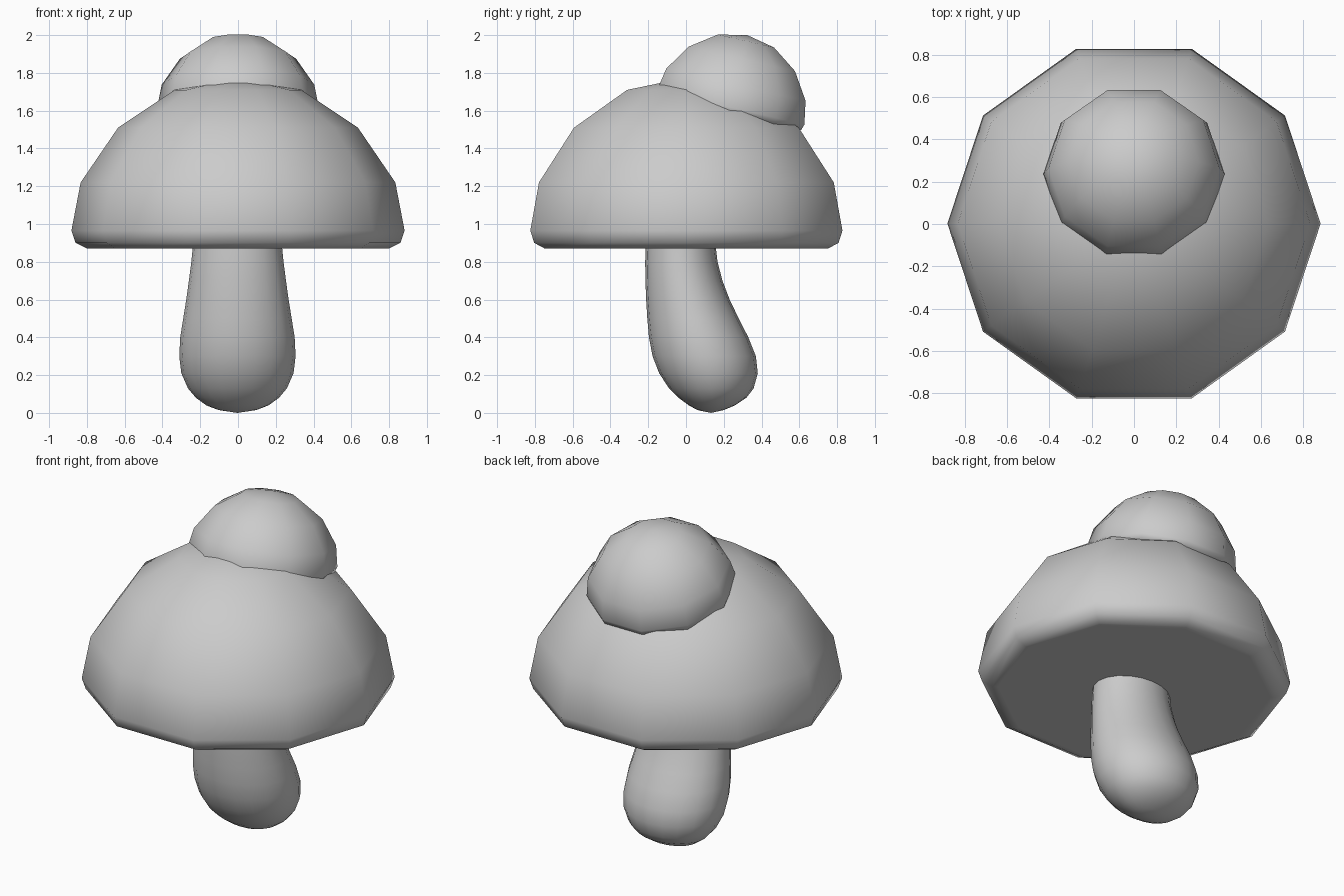
import bpy, bmesh, math
from mathutils import Matrix

if "Cube" in bpy.data.objects:
    bpy.data.objects.remove(bpy.data.objects["Cube"])


def loft(name, rings, sides, base, apex, matrix=Matrix()):
    """Skin elliptical rings (z, centre_y, half_x, half_y), closed by poles at each end."""
    bm = bmesh.new()
    loops = []
    for z, cy, rx, ry in rings:
        loops.append([bm.verts.new((rx * math.cos(a), cy + ry * math.sin(a), z))
                      for a in (2 * math.pi * i / sides for i in range(sides))])
    for lo, hi in zip(loops, loops[1:]):
        for i in range(sides):
            j = (i + 1) % sides
            bm.faces.new((lo[i], lo[j], hi[j], hi[i]))
    for loop, pole in ((loops[0], base), (loops[-1], apex)):
        if pole is None:
            bm.faces.new(loop)
            continue
        tip = bm.verts.new(pole)
        for i in range(sides):
            bm.faces.new((loop[i], loop[(i + 1) % sides], tip))
    bmesh.ops.recalc_face_normals(bm, faces=bm.faces)
    bm.transform(matrix)
    mesh = bpy.data.meshes.new(name)
    bm.to_mesh(mesh)
    bm.free()
    obj = bpy.data.objects.new(name, mesh)
    bpy.context.collection.objects.link(obj)
    mesh.shade_smooth()
    return obj


# Ten-sided cap: (radius, height above the flat underside)
profile = [(0.77, 0), (0.80, 0), (0.86, 0.03), (0.882, 0.095), (0.833, 0.35),
           (0.635, 0.64), (0.335, 0.84)]
cap_rings = [(z, 0, r, r * 0.985) for r, z in profile]
loft("large_cap", cap_rings, 10, None, (0, 0, 0.905),
     Matrix.Translation((0, 0.002, 0.87)))

# Small copy of the cap, tipped backwards on top
loft("small_cap", cap_rings, 10, None, (0, 0, 0.905),
     Matrix.Translation((0, 0.226, 1.572))
     @ Matrix.Rotation(math.radians(-13), 4, 'X')
     @ Matrix.Scale(0.485, 4))

# Curved stem: (height, front y, back y, half width)
stem = [(0.015, 0.06, 0.20, 0.10), (0.04, 0.015, 0.26, 0.165), (0.08, -0.04, 0.32, 0.22),
        (0.13, -0.09, 0.358, 0.262), (0.21, -0.142, 0.38, 0.297), (0.30, -0.177, 0.37, 0.308),
        (0.40, -0.196, 0.33, 0.303), (0.50, -0.205, 0.279, 0.287), (0.60, -0.211, 0.231, 0.271),
        (0.70, -0.215, 0.193, 0.257), (0.80, -0.216, 0.167, 0.244), (0.90, -0.213, 0.155, 0.234),
        (1.00, -0.21, 0.15, 0.228)]
loft("stem", [(z, (f + b) / 2, w, (b - f) / 2) for z, f, b, w in stem], 20,
     (0, 0.133, 0.0), None, Matrix.Translation((-0.003, 0, 0)))
